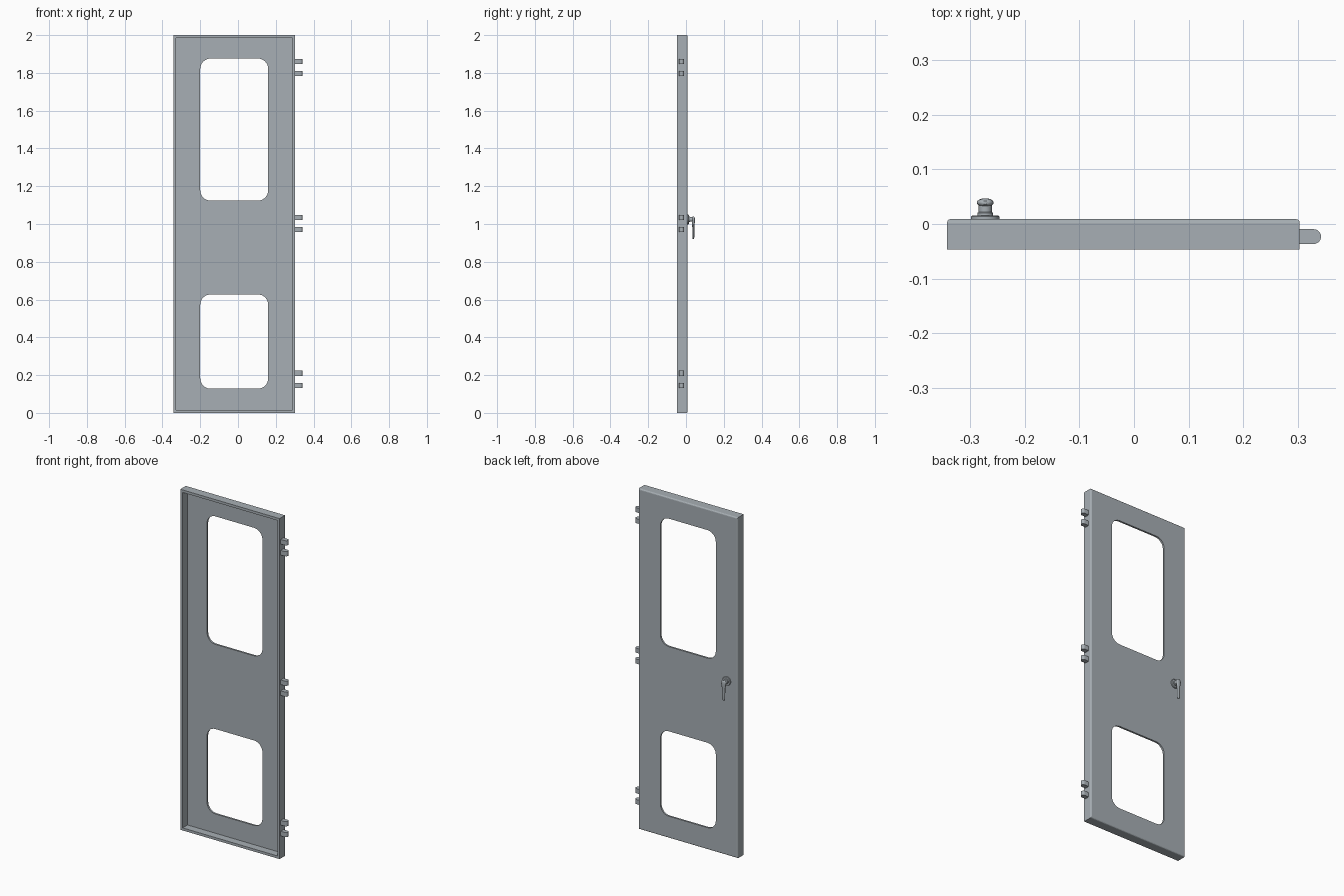
import bpy, bmesh
from math import sin, cos, pi
from mathutils import Vector

cube = bpy.data.objects.get("Cube")
if cube:
    bpy.data.objects.remove(cube, do_unlink=True)

GREY = (0.39, 0.43, 0.46, 1)
metal = bpy.data.materials.new("grey_metal")
metal.use_nodes = True
metal.diffuse_color = GREY
bsdf = next(n for n in metal.node_tree.nodes if n.type == 'BSDF_PRINCIPLED')
bsdf.inputs["Base Color"].default_value = GREY


def finish(name, bm, smooth=False):
    bmesh.ops.recalc_face_normals(bm, faces=bm.faces)
    mesh = bpy.data.meshes.new(name)
    bm.to_mesh(mesh)
    bm.free()
    mesh.materials.append(metal)
    ob = bpy.data.objects.new(name, mesh)
    bpy.context.collection.objects.link(ob)
    if smooth:
        bpy.ops.object.select_all(action='DESELECT')
        ob.select_set(True)
        bpy.context.view_layer.objects.active = ob
        bpy.ops.object.shade_smooth_by_angle(angle=0.7)
    return ob


def box(x0, x1, y0, y1, z0, z1):
    bm = bmesh.new()
    bmesh.ops.create_cube(bm, size=1)
    for v in bm.verts:
        v.co = Vector((x1 if v.co.x > 0 else x0,
                       y1 if v.co.y > 0 else y0,
                       z1 if v.co.z > 0 else z0))
    return bm


def cut(target, bm):
    cutter = finish("cutter", bm)
    cutter.hide_render = True
    mod = target.modifiers.new("cut", 'BOOLEAN')
    mod.operation = 'DIFFERENCE'
    mod.solver = 'EXACT'
    mod.object = cutter
    bpy.context.view_layer.objects.active = target
    bpy.ops.object.modifier_apply(modifier=mod.name)
    bpy.data.objects.remove(cutter, do_unlink=True)


def bridge(bm, rings):
    # Join equal rings of points into a capped tube
    loops = [[bm.verts.new(p) for p in ring] for ring in rings]
    n = len(loops[0])
    for a, b in zip(loops, loops[1:]):
        for i in range(n):
            j = (i + 1) % n
            bm.faces.new((a[i], a[j], b[j], b[i]))
    bm.faces.new(loops[0])
    bm.faces.new(loops[-1])


# Door leaf: a shallow pan, open to the front, with softened back edges
L, R, FRONT, BACK, RIM, PANEL = -0.342, 0.303, -0.047, 0.009, 0.015, -0.002
bm = box(L, R, FRONT, BACK, 0, 2)
back_edges = [e for e in bm.edges if all(v.co.y > 0 for v in e.verts)]
bmesh.ops.bevel(bm, geom=back_edges, offset=0.007, segments=3, profile=0.5, affect='EDGES')
door = finish("door_leaf", bm)
cut(door, box(L + RIM, R - RIM, FRONT - 0.1, PANEL, RIM, 2 - RIM))

# Window openings with rounded corners
for z0, z1 in ((0.128, 0.627), (1.124, 1.876)):
    bm = box(-0.2, 0.16, -0.1, 0.1, z0, z1)
    corners = [e for e in bm.edges if abs(e.verts[0].co.y - e.verts[1].co.y) > 0.1]
    bmesh.ops.bevel(bm, geom=corners, offset=0.055, segments=8, profile=0.5, affect='EDGES')
    cut(door, bm)
for p in door.data.polygons:
    p.material_index = 0

# Hinge knuckles: pairs of lugs with round outer ends
RAD, HY, HX = 0.0135, -0.023, 0.3285
for i, zc in enumerate((0.178, 1.003, 1.828)):
    for side, dz in (("lower", -0.032), ("upper", 0.032)):
        outline = [(R - 0.002, HY - RAD)]
        outline += [(HX + RAD * cos(a), HY + RAD * sin(a))
                    for a in (-pi / 2 + pi * k / 12 for k in range(13))]
        outline += [(R - 0.002, HY + RAD)]
        bm = bmesh.new()
        bridge(bm, [[(x, y, zc + dz + h) for x, y in outline] for h in (-0.0135, 0.0135)])
        finish(f"hinge_{side}_{i + 1}", bm, smooth=True)

# Handle rose and spindle, turned around the y axis
HANDLE_X, HANDLE_Z, SIDES = -0.272, 1.024, 24
profile = [(0.026, 0.008), (0.026, 0.0135), (0.024, 0.0155), (0.0145, 0.0155),
           (0.0145, 0.02), (0.012, 0.022), (0.012, 0.036)]
bm = bmesh.new()
bridge(bm, [[(HANDLE_X + r * cos(2 * pi * k / SIDES), y, HANDLE_Z + r * sin(2 * pi * k / SIDES))
             for k in range(SIDES)] for r, y in profile])
finish("handle_rose", bm, smooth=True)

# Handle lever hanging down: height, half width, half depth
sections = [(1.040, 0.006, 0.003), (1.037, 0.011, 0.006), (1.030, 0.015, 0.0075),
            (1.020, 0.0155, 0.008), (1.008, 0.013, 0.0075), (0.990, 0.010, 0.006),
            (0.960, 0.0095, 0.0055), (0.930, 0.009, 0.005), (0.923, 0.007, 0.004),
            (0.920, 0.003, 0.002)]
bm = bmesh.new()
bridge(bm, [[(HANDLE_X + w * cos(2 * pi * k / 16), 0.039 + d * sin(2 * pi * k / 16), z)
             for k in range(16)] for z, w, d in sections])
finish("handle_lever", bm, smooth=True)
